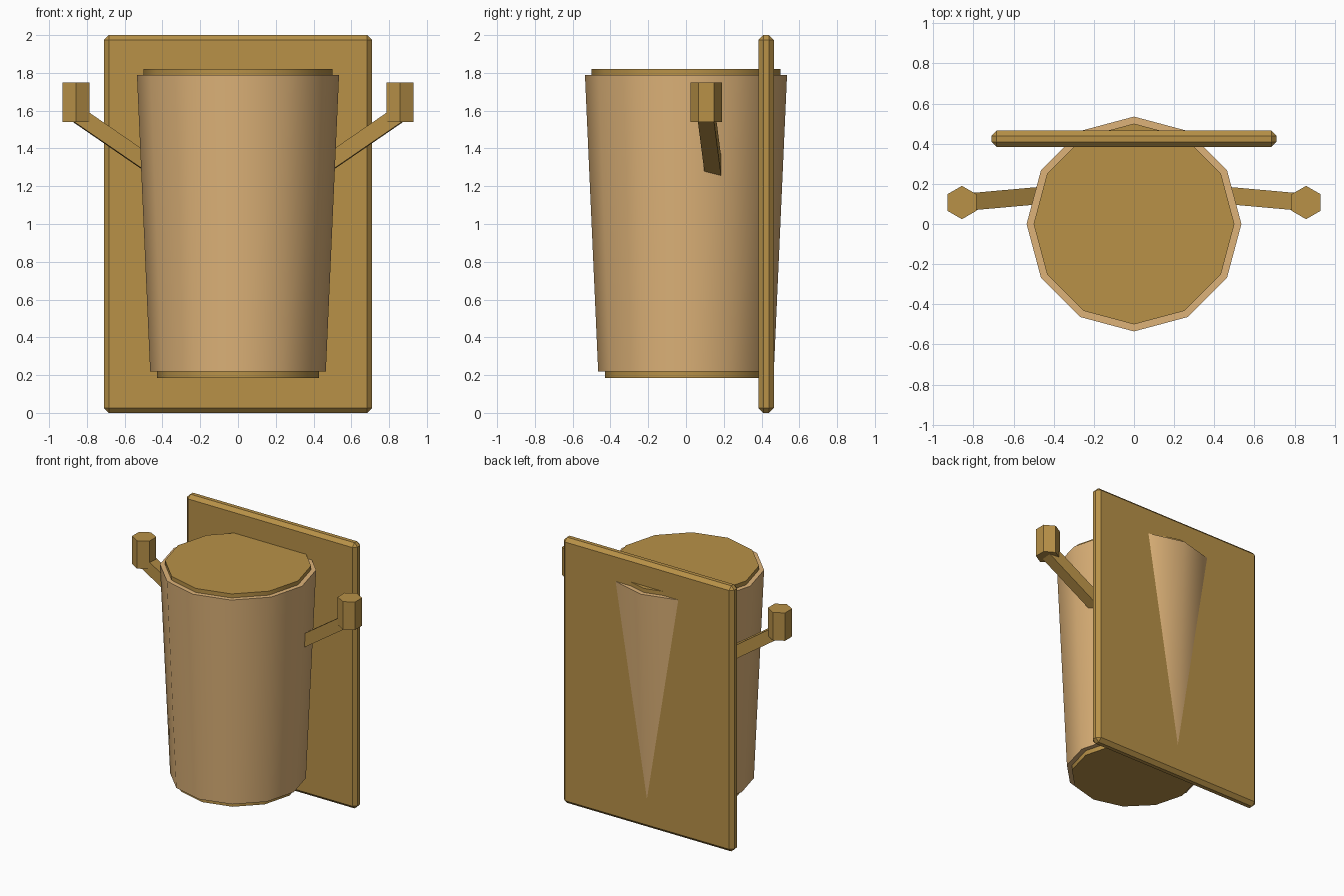
import bpy, bmesh, math
from mathutils import Vector

if "Cube" in bpy.data.objects:
    bpy.data.objects.remove(bpy.data.objects["Cube"])


def material(name, color):
    m = bpy.data.materials.new(name)
    m.diffuse_color = color
    m.use_nodes = True
    m.node_tree.nodes["Principled BSDF"].inputs["Base Color"].default_value = m.diffuse_color
    return m


dark_wood = material("dark_wood", (0.48, 0.285, 0.064, 1))
light_wood = material("light_wood", (0.73, 0.45, 0.19, 1))


def add_object(name, bm, *mats):
    bmesh.ops.recalc_face_normals(bm, faces=bm.faces[:])
    mesh = bpy.data.meshes.new(name)
    bm.to_mesh(mesh)
    bm.free()
    for m in mats:
        mesh.materials.append(m)
    ob = bpy.data.objects.new(name, mesh)
    bpy.context.collection.objects.link(ob)
    return ob


def lathe(bm, profile, sides, start=0.0, center=(0, 0)):
    """Stack polygon rings of (radius, z) into a closed solid."""
    rings = []
    for r, z in profile:
        angles = [start + math.tau * i / sides for i in range(sides)]
        rings.append([bm.verts.new((center[0] + r * math.cos(a),
                                    center[1] + r * math.sin(a), z)) for a in angles])
    bands = []
    for a, b in zip(rings, rings[1:]):
        bands.append([bm.faces.new((a[i], a[(i + 1) % sides], b[(i + 1) % sides], b[i]))
                      for i in range(sides)])
    bm.faces.new(rings[0][::-1])
    bm.faces.new(rings[-1])
    return bands


# Backboard: thin slab with a single chamfer
bm = bmesh.new()
bmesh.ops.create_cube(bm, size=1)
bmesh.ops.scale(bm, vec=(1.42, 0.082, 2.0), verts=bm.verts)
bmesh.ops.translate(bm, vec=(0, 0.424, 1.0), verts=bm.verts)
bmesh.ops.bevel(bm, geom=bm.edges[:], offset=0.026, segments=1, affect='EDGES')
add_object("backboard", bm, dark_wood)

# Barrel: tapered 12-sided drum with raised dark end caps
bm = bmesh.new()
bands = lathe(bm, [(0.43, 0.185), (0.43, 0.22), (0.465, 0.22),
                   (0.535, 1.79), (0.50, 1.79), (0.50, 1.82)], 12)
for band in bands[1:4]:
    for f in band:
        f.material_index = 1
barrel = add_object("barrel", bm, dark_wood, light_wood)
bpy.context.view_layer.objects.active = barrel
barrel.select_set(True)
bpy.ops.object.shade_smooth_by_angle(angle=math.radians(40))

# Side arms and hexagonal end posts
for side, label in ((1, "right"), (-1, "left")):
    inner = Vector((side * 0.42, 0.146, 1.283))
    outer = Vector((side * 0.857, 0.107, 1.583))
    axis = outer - inner
    bm = bmesh.new()
    bmesh.ops.create_cube(bm, size=1)
    bmesh.ops.scale(bm, vec=(0.086, 0.086, axis.length), verts=bm.verts)
    bmesh.ops.rotate(bm, cent=(0, 0, 0), verts=bm.verts,
                     matrix=axis.to_track_quat('Z', 'Y').to_matrix())
    bmesh.ops.translate(bm, vec=(inner + outer) / 2, verts=bm.verts)
    add_object(label + "_arm", bm, dark_wood)

    bm = bmesh.new()
    lathe(bm, [(0.083, 1.54), (0.083, 1.75)], 6, math.pi / 2, (side * 0.857, 0.107))
    add_object(label + "_post", bm, dark_wood)
